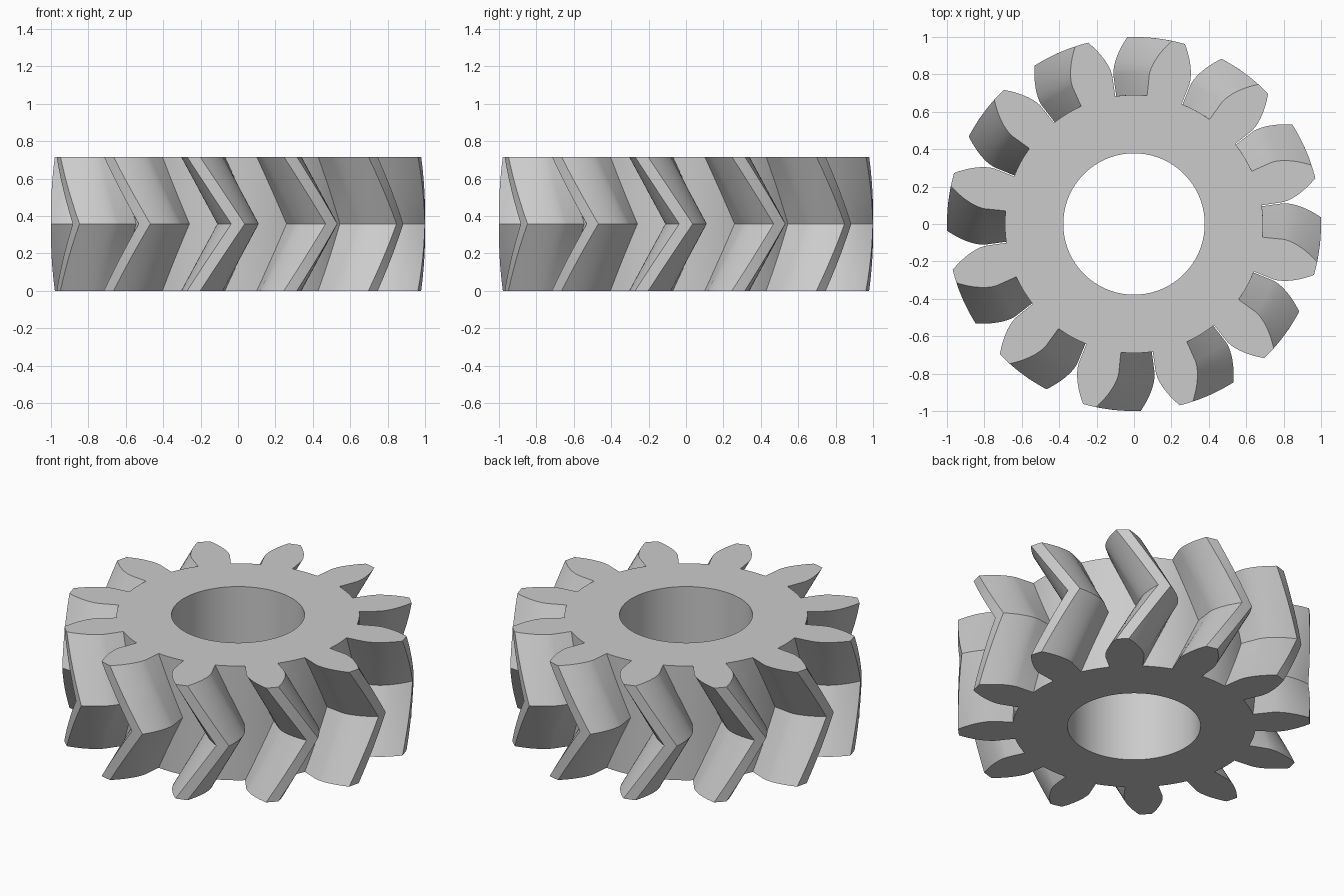
import bpy, bmesh
from math import sin, cos, acos, tan, radians, pi

cube = bpy.data.objects.get("Cube")
if cube:
    bpy.data.objects.remove(cube)

TEETH, HEIGHT, TWIST = 12, 0.717, radians(13.75)
R_TIP, R_ROOT, R_BASE, R_BORE = 1.0, 0.69, 0.805, 0.378
HALF_BASE = radians(7.9)      # half tooth angle at the base circle
STEPS = 6                     # layers in each half of the herringbone

steel = bpy.data.materials.new("steel grey")
steel.use_nodes = True
grey = (0.6, 0.6, 0.6, 1)
steel.diffuse_color = grey
steel.node_tree.nodes["Principled BSDF"].inputs["Base Color"].default_value = grey


def half_angle(r):
    """Involute flank above the base circle, radial wall below it."""
    if r <= R_BASE:
        return HALF_BASE
    a = acos(R_BASE / r)
    return HALF_BASE - (tan(a) - a)


# Gear outline as (radius, angle) pairs
radii = [R_ROOT] + [R_BASE + (R_TIP - R_BASE) * i / 8 for i in range(9)]
flank = [(r, half_angle(r)) for r in radii]
pitch = 2 * pi / TEETH
outline = []
for t in range(TEETH):
    mid = t * pitch
    outline += [(r, mid - a) for r, a in flank]
    outline += [(R_TIP, mid)]
    outline += [(r, mid + a) for r, a in reversed(flank)]
    gap = pitch - 2 * HALF_BASE
    outline += [(R_ROOT, mid + HALF_BASE + gap * k / 4) for k in (1, 2, 3)]
bore = [(R_BORE, 2 * pi * i / 96) for i in range(96)]

bm = bmesh.new()


def ring(points, z, turn=0.0):
    verts = [bm.verts.new((r * cos(a + turn), r * sin(a + turn), z)) for r, a in points]
    edges = [bm.edges.new((v, verts[i - 1])) for i, v in enumerate(verts)]
    return verts, edges


def skin(lower, upper):
    for i in range(len(lower)):
        bm.faces.new((lower[i - 1], lower[i], upper[i], upper[i - 1]))


# Toothed wall: both ends trail behind the middle
layers = []
for k in range(-STEPS, STEPS + 1):
    f = k / STEPS
    layers.append(ring(outline, HEIGHT * (1 + f) / 2, -TWIST * abs(f)))
for low, high in zip(layers, layers[1:]):
    skin(low[0], high[0])

# Bore wall and the two flat ends
bore_low, bore_high = ring(bore, 0), ring(bore, HEIGHT)
skin(bore_high[0], bore_low[0])
for outer, inner, nz in ((layers[0], bore_low, -1), (layers[-1], bore_high, 1)):
    bmesh.ops.triangle_fill(bm, use_beauty=True, use_dissolve=False,
                            edges=outer[1] + inner[1], normal=(0, 0, nz))
bmesh.ops.recalc_face_normals(bm, faces=bm.faces)

mesh = bpy.data.meshes.new("herringbone_gear")
bm.to_mesh(mesh)
bm.free()
mesh.materials.append(steel)
gear = bpy.data.objects.new("herringbone_gear", mesh)
bpy.context.collection.objects.link(gear)

bpy.ops.object.select_all(action='DESELECT')
gear.select_set(True)
bpy.context.view_layer.objects.active = gear
bpy.ops.object.shade_smooth_by_angle(angle=radians(28))
